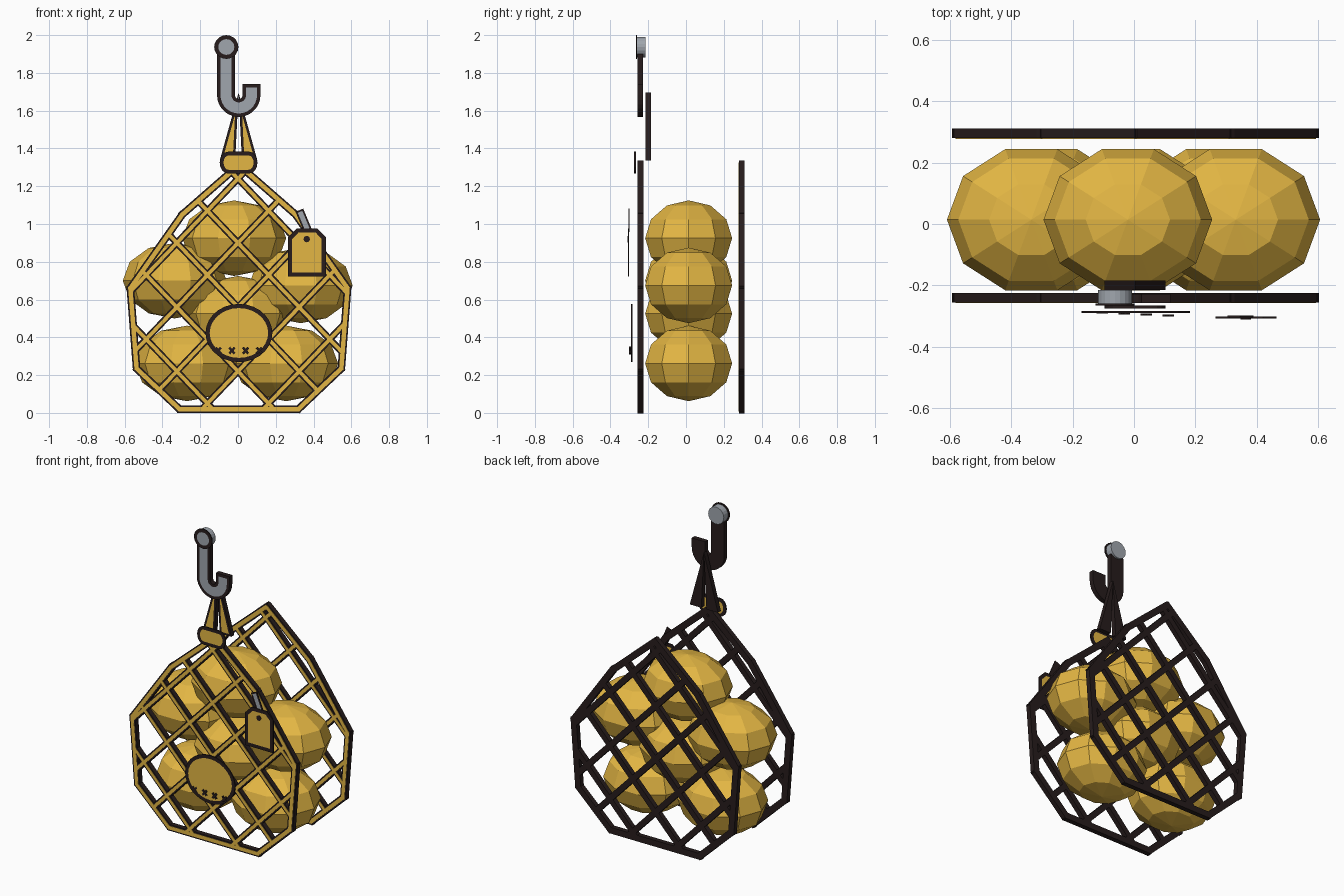
import bpy, bmesh
from math import sin, cos, pi
from mathutils import Matrix, Vector

cube = bpy.data.objects.get("Cube")
if cube:
    bpy.data.objects.remove(cube, do_unlink=True)


def material(name, rgb):
    m = bpy.data.materials.new(name)
    m.use_nodes = True
    m.diffuse_color = (*rgb, 1)
    node = m.node_tree.nodes["Principled BSDF"]
    node.inputs["Base Color"].default_value = (*rgb, 1)
    node.inputs["Roughness"].default_value = 0.8
    return m


GOLD = material("golden yellow", (0.77, 0.47, 0.057))
DARK = material("dark brown", (0.02, 0.012, 0.012))
GRAY = material("steel gray", (0.35, 0.38, 0.42))


def finish(name, bm, mats):
    mesh = bpy.data.meshes.new(name)
    bm.to_mesh(mesh)
    bm.free()
    for m in mats:
        mesh.materials.append(m)
    ob = bpy.data.objects.new(name, mesh)
    bpy.context.collection.objects.link(ob)
    return ob


def add_prism(bm, pts, y0, y1, index=0):
    """Extrude an x-z outline from y0 (front) to y1; return front and back faces."""
    front = [bm.verts.new((x, y0, z)) for x, z in pts]
    back = [bm.verts.new((x, y1, z)) for x, z in pts]
    n = len(pts)
    faces = [bm.faces.new(front), bm.faces.new(back[::-1])]
    for i in range(n):
        j = (i + 1) % n
        faces.append(bm.faces.new((front[j], front[i], back[i], back[j])))
    for f in faces:
        f.material_index = index
    bmesh.ops.recalc_face_normals(bm, faces=faces)
    return faces[:2]


def bordered(name, pts, y0, y1, border, fill, both=False):
    """Dark prism whose front (and back) carries an inset coloured face."""
    bm = bmesh.new()
    caps = add_prism(bm, pts, y0, y1)
    for cap in caps if both else caps[:1]:
        bmesh.ops.inset_region(bm, faces=[cap], thickness=border, use_even_offset=True)
        cap.material_index = 1
    return finish(name, bm, [DARK, fill])


def bar(a, b, width, extend=0.0):
    a, b = Vector(a), Vector(b)
    d = (b - a).normalized()
    s = Vector((-d.y, d.x)) * width / 2
    a, b = a - d * extend, b + d * extend
    return [a + s, b + s, b - s, a - s]


def ellipse(cx, cz, rx, rz, n):
    return [(cx + rx * cos(2 * pi * i / n), cz + rz * sin(2 * pi * i / n)) for i in range(n)]


# Fruit: low-poly squashed balls, corners pointing sideways
BALLS = {"top": (-0.02, 0.925), "upper_right": (-0.335, 0.70), "upper_left": (0.332, 0.675),
         "middle": (0.0, 0.525), "lower_right": (-0.27, 0.262), "lower_left": (0.255, 0.262)}
for label, (x, z) in BALLS.items():
    bm = bmesh.new()
    bmesh.ops.create_uvsphere(bm, u_segments=10, v_segments=6, radius=1)
    bmesh.ops.rotate(bm, matrix=Matrix.Rotation(pi / 10, 3, "Z"), verts=bm.verts)
    bmesh.ops.scale(bm, vec=(0.275, 0.242, 0.2), verts=bm.verts)
    ball = finish("fruit_" + label, bm, [GOLD])
    ball.location = (x, 0.014, z)

# Net panels: rim and diagonal lattice, golden strips on the front side
half = [(0.315, 0.02), (0.542, 0.235), (0.575, 0.66), (0.3, 1.05)]
RIM = half + [(0, 1.312)] + [(-x, z) for x, z in reversed(half)]
RIM = [(x + 0.005, z) for x, z in RIM]


def clip(c, slope):
    """Ends of the line z = slope * x + c inside the rim."""
    hits = []
    for (x0, z0), (x1, z1) in zip(RIM, RIM[1:] + RIM[:1]):
        d0, d1 = z0 - slope * x0 - c, z1 - slope * x1 - c
        if d0 * d1 < 0:
            t = d0 / (d0 - d1)
            hits.append((x0 + t * (x1 - x0), z0 + t * (z1 - z0)))
    return hits


strands = [(a, b, 0.04, 0.012) for a, b in zip(RIM, RIM[1:] + RIM[:1])]
for k in range(5):
    for slope in (1.05, -1.05):
        strands.append((*clip(1.24 - 0.34 * k, slope), 0.036, 0.0))

for name, y in (("net_front", -0.256), ("net_back", 0.28)):
    bm = bmesh.new()
    for a, b, width, extend in strands:
        add_prism(bm, bar(a, b, width, extend), y, y + 0.031)
        add_prism(bm, bar(a, b, width - 0.017, extend / 2), y - 0.002, y + 0.001, 1)
    finish(name, bm, [DARK, GOLD])

# Gathered straps between net and hook
for name, s in (("strap_left", 1), ("strap_right", -1)):
    bordered(name, [(0.003, 1.695), (0.003 + 0.1 * s, 1.335), (0.003 + 0.018 * s, 1.335)],
             -0.215, -0.185, 0.013, GOLD)

# Rounded band around the neck
r, hx, zc = 0.045, 0.055, 1.325
band = [(0.003 + s * hx + r * cos(a), zc + 0.058 * sin(a))
        for s, start in ((1, -pi / 2), (-1, pi / 2))
        for a in [start + pi * i / 8 for i in range(9)]]
bordered("neck_band", band, -0.275, -0.266, 0.02, GOLD, True)

# Steel hook: straight shank and half-round bend
cx, cz, ro, ri = 0.004, 1.682, 0.115, 0.02
bend = [pi + pi * i / 14 for i in range(15)]
hook = [(cx - ro, 1.9)]
hook += [(cx + ro * cos(a), cz + ro * sin(a)) for a in bend]
hook += [(cx + ro, 1.74), (cx + ri, 1.74)]
hook += [(cx + ri * cos(a), cz + ri * sin(a)) for a in reversed(bend)]
hook += [(cx - ri, 1.9)]
bordered("hook", hook, -0.258, -0.228, 0.018, GRAY)

# Peg holding the hook
bm = bmesh.new()
add_prism(bm, ellipse(-0.062, 1.936, 0.055, 0.055, 20), -0.26, -0.215)
finish("hook_peg", bm, [GRAY])
bordered("hook_peg_face", ellipse(-0.062, 1.937, 0.064, 0.063, 20), -0.266, -0.259, 0.021, GRAY)

# Oval label with cross stitches
bordered("label", ellipse(0.005, 0.423, 0.177, 0.154, 28), -0.29, -0.283, 0.022, GOLD, True)
for i in range(4):
    x, z, y = -0.104 + 0.072 * i, 0.33, -0.292 - 0.003 * i
    bm = bmesh.new()
    for s in (1, -1):
        add_prism(bm, bar((x - 0.014, z - 0.016 * s), (x + 0.014, z + 0.016 * s), 0.013), y, y + 0.006)
    finish("stitch_%d" % (i + 1), bm, [DARK])

# Hanging tag with hole and tie
tag = [(0.265, 0.722), (0.465, 0.722), (0.465, 0.93), (0.42, 0.977), (0.311, 0.977), (0.265, 0.93)]
bordered("tag", tag, -0.308, -0.302, 0.022, GOLD, True)
bm = bmesh.new()
add_prism(bm, ellipse(0.364, 0.92, 0.017, 0.017, 12), -0.311, -0.307)
finish("tag_hole", bm, [DARK])
bordered("tag_tie", bar((0.325, 1.073), (0.37, 0.965), 0.044), -0.305, -0.299, 0.009, GRAY)
